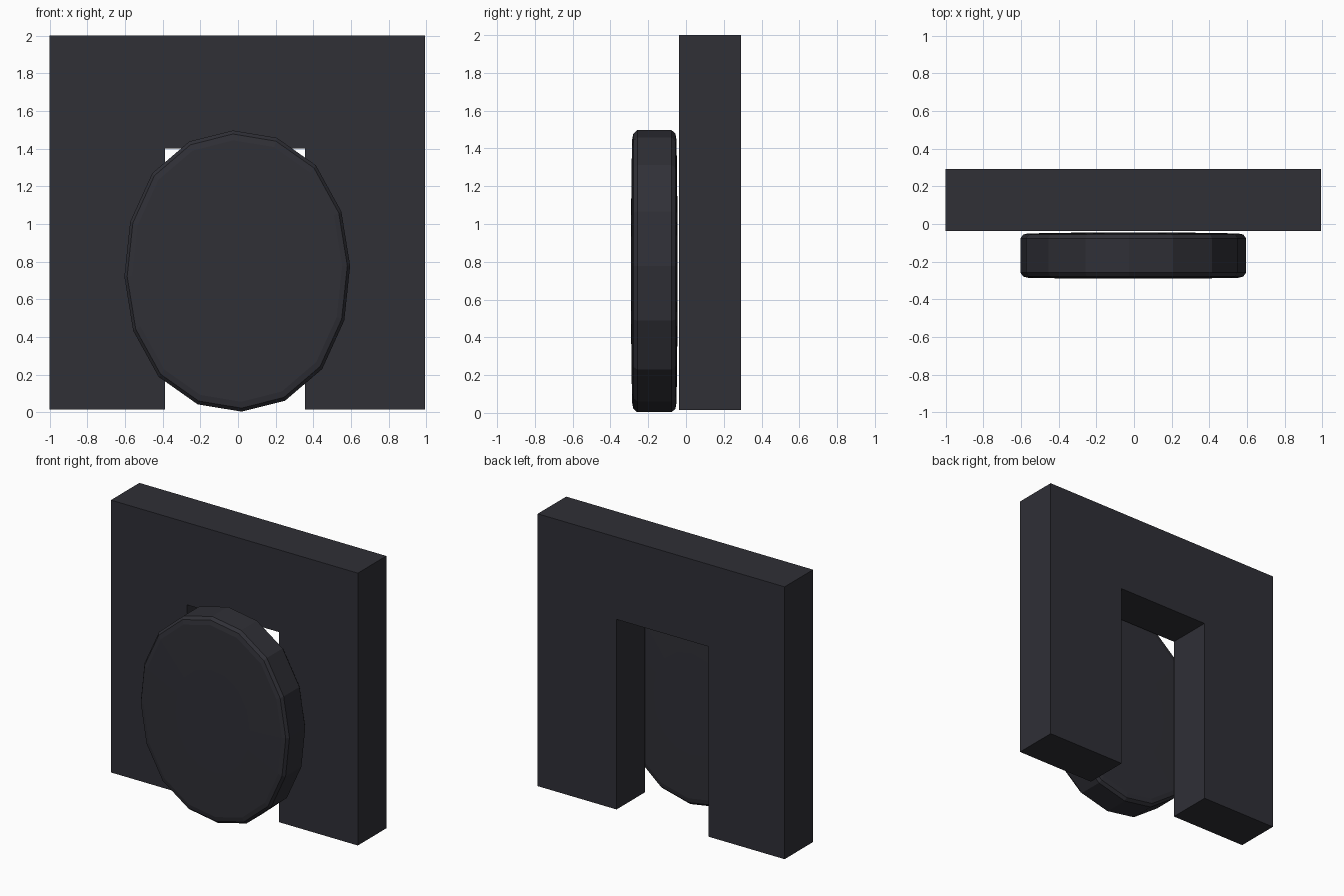
import bpy, bmesh, math

if "Cube" in bpy.data.objects:
    bpy.data.objects.remove(bpy.data.objects["Cube"])

mat = bpy.data.materials.new("charcoal stone")
mat.diffuse_color = (0.029, 0.029, 0.037, 1)
mat.use_nodes = True
mat.node_tree.nodes["Principled BSDF"].inputs["Base Color"].default_value = mat.diffuse_color


def finish(name, bm):
    bmesh.ops.recalc_face_normals(bm, faces=bm.faces[:])
    mesh = bpy.data.meshes.new(name)
    bm.to_mesh(mesh)
    bm.free()
    mesh.materials.append(mat)
    obj = bpy.data.objects.new(name, mesh)
    bpy.context.collection.objects.link(obj)
    return obj


# Wall with doorway: arch outline extruded along y
FRONT, BACK = -0.036, 0.292
outline = [(-1, 0.014), (-0.388, 0.014), (-0.388, 1.4), (0.356, 1.4),
           (0.356, 0.014), (0.992, 0.014), (0.992, 2), (-1, 2)]
bm = bmesh.new()
face = bm.faces.new([bm.verts.new((x, FRONT, z)) for x, z in outline])
ext = bmesh.ops.extrude_face_region(bm, geom=[face])
bmesh.ops.translate(bm, vec=(0, BACK - FRONT, 0),
                    verts=[v for v in ext["geom"] if isinstance(v, bmesh.types.BMVert)])
finish("door_wall", bm)

# Round stone: 16-sided oval disc with softened rims and slightly domed faces
SIDES = 16
profile = [(0.5, -0.290), (0.93, -0.286), (0.975, -0.279), (1.0, -0.258),
           (1.0, -0.076), (0.975, -0.056), (0.93, -0.050), (0.5, -0.046)]
bm = bmesh.new()
rings = []
for scale, y in profile:
    ring = []
    for i in range(SIDES):
        t = math.radians(2.2) + math.tau * i / SIDES
        r = scale * (1 + 0.025 * math.sin(2 * t) ** 2)
        ring.append(bm.verts.new((-0.004 + 0.6 * r * math.cos(t), y,
                                  0.75 + 0.747 * r * math.sin(t))))
    rings.append(ring)
for a, b in zip(rings, rings[1:]):
    for i in range(SIDES):
        j = (i + 1) % SIDES
        bm.faces.new((a[i], a[j], b[j], b[i]))
bm.faces.new(rings[0])
bm.faces.new(rings[-1])
finish("rolling_stone", bm)
